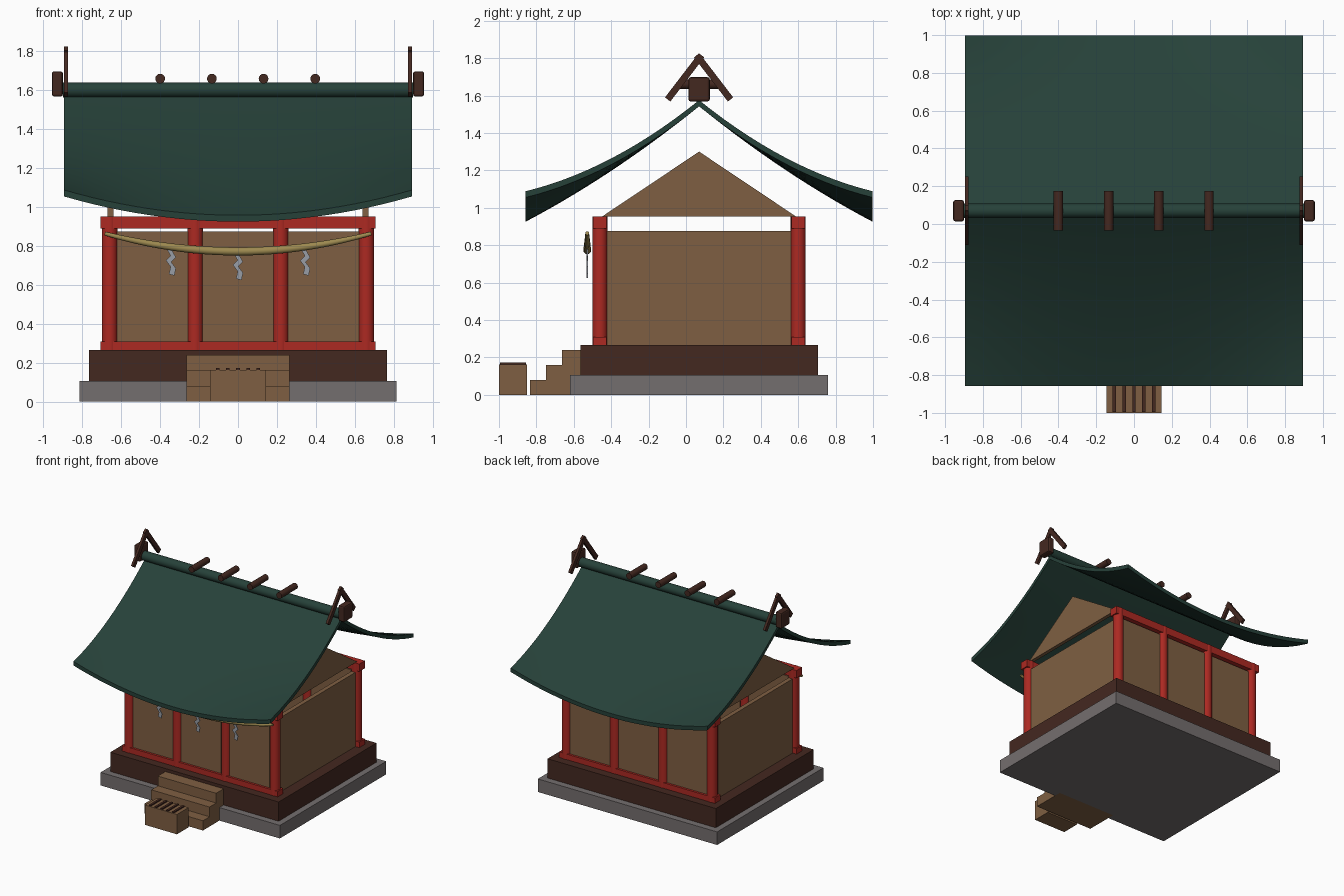
import bpy, bmesh, math
from mathutils import Vector

if "Cube" in bpy.data.objects:
    bpy.data.objects.remove(bpy.data.objects["Cube"])

CY = 0.07  # y of the building's centre line


def mat(name, r, g, b):
    lin = [((c / 255 + 0.055) / 1.055) ** 2.4 for c in (r, g, b)]
    m = bpy.data.materials.new(name)
    m.diffuse_color = (*lin, 1)
    m.use_nodes = True
    m.node_tree.nodes["Principled BSDF"].inputs["Base Color"].default_value = m.diffuse_color
    return m


RED = mat("red_lacquer", 172, 41, 34)
WOOD = mat("light_wood", 127, 95, 66)
DARK = mat("dark_wood", 68, 40, 32)
ROOF = mat("green_roof", 38, 65, 57)
STONE = mat("grey_stone", 116, 110, 110)
ROPE = mat("straw", 158, 138, 80)
PAPER = mat("paper", 152, 157, 166)


def finish(name, bm, m, smooth=False):
    bmesh.ops.recalc_face_normals(bm, faces=bm.faces)
    me = bpy.data.meshes.new(name)
    bm.to_mesh(me)
    bm.free()
    me.materials.append(m)
    if smooth:
        for p in me.polygons:
            p.use_smooth = True
        me.set_sharp_from_angle(angle=math.radians(35))
    ob = bpy.data.objects.new(name, me)
    bpy.context.collection.objects.link(ob)
    return ob


def box(name, x, y, z, m, bevel=0):
    """Box from (min, max) ranges."""
    bm = bmesh.new()
    bmesh.ops.create_cube(bm, size=1)
    for v in bm.verts:
        v.co = [(a + b) / 2 + c * (b - a) for (a, b), c in zip((x, y, z), v.co)]
    if bevel:
        bmesh.ops.bevel(bm, geom=bm.edges[:], offset=bevel, segments=2,
                        profile=0.5, affect='EDGES')
    return finish(name, bm, m)


def rod(name, a, b, r, m, sides=20):
    a, b = Vector(a), Vector(b)
    bm = bmesh.new()
    bmesh.ops.create_cone(bm, cap_ends=True, segments=sides, radius1=r, radius2=r,
                          depth=(b - a).length)
    rot = (b - a).to_track_quat('Z', 'Y')
    for v in bm.verts:
        v.co = rot @ v.co + (a + b) / 2
    return finish(name, bm, m, True)


def plate(name, pts, axis, lo, hi, m):
    """Flat outline extruded along x (points are y,z) or y (points are x,z)."""
    bm = bmesh.new()
    put = (lambda p, d: (d, p[0], p[1])) if axis == 'x' else (lambda p, d: (p[0], d, p[1]))
    f = bm.faces.new([bm.verts.new(put(p, lo)) for p in pts])
    ext = bmesh.ops.extrude_face_region(bm, geom=[f])["geom"]
    move = (hi - lo, 0, 0) if axis == 'x' else (0, hi - lo, 0)
    bmesh.ops.translate(bm, vec=move, verts=[g for g in ext if isinstance(g, bmesh.types.BMVert)])
    return finish(name, bm, m)


# Base and platform
box("stone_base", (-0.815, 0.815), (CY - 0.69, CY + 0.69), (0, 0.107), STONE)
box("wood_platform", (-0.765, 0.765), (CY - 0.635, CY + 0.635), (0.107, 0.265), DARK)

# Posts, beams and wall panels, front and back
for side, y in (("front", CY - 0.53), ("back", CY + 0.53)):
    for i, x in enumerate((-0.66, -0.22, 0.22, 0.66)):
        rod(f"{side}_post_{i}", (x, y, 0.265), (x, y, 0.952), 0.04, RED)
    box(f"{side}_sill_beam", (-0.708, 0.708), (y - 0.036, y + 0.036), (0.265, 0.31), RED)
    box(f"{side}_top_beam", (-0.708, 0.708), (y - 0.036, y + 0.036), (0.89, 0.952), RED)
    for i, x in enumerate((-0.44, 0, 0.44)):
        box(f"{side}_wall_{i}", (x - 0.182, x + 0.182), (y - 0.018, y + 0.018),
            (0.31, 0.875), WOOD)

# Side walls and gables
for side, s in (("left", -1), ("right", 1)):
    x = 0.655 * s
    box(f"{side}_wall", (x - 0.018, x + 0.018), (CY - 0.5, CY + 0.5), (0.265, 0.875), WOOD)
    plate(f"{side}_gable", [(CY - 0.52, 0.952), (CY + 0.52, 0.952), (CY, 1.30)],
          'x', x - 0.015, x + 0.015, WOOD)

# Curved roof: concave slopes with eaves that sag in the middle
NX, NT = 24, 28
bm = bmesh.new()
grid = []
for i in range(NX + 1):
    x = -0.895 + 1.79 * i / NX
    row = []
    for j in range(NT + 1):
        u = -1 + 2 * j / NT
        t = abs(u)
        z = 1.575 - 0.487 * t - 0.26 * t * (1 - t) - 0.13 * (1 - (x / 0.895) ** 2) * t * t
        row.append(bm.verts.new((x, CY + 0.928 * u, z)))
    grid.append(row)
for i in range(NX):
    for j in range(NT):
        bm.faces.new((grid[i][j], grid[i + 1][j], grid[i + 1][j + 1], grid[i][j + 1]))
ext = bmesh.ops.extrude_face_region(bm, geom=bm.faces[:])["geom"]
bmesh.ops.translate(bm, vec=(0, 0, -0.033),
                    verts=[g for g in ext if isinstance(g, bmesh.types.BMVert)])
finish("roof", bm, ROOF, True)

# Ridge pole with short logs across it
rod("ridge_pole", (-0.9, CY, 1.602), (0.9, CY, 1.602), 0.038, ROOF, 24)
for i in range(4):
    x = -0.4 + 0.2657 * i
    rod(f"ridge_log_{i}", (x, CY - 0.105, 1.66), (x, CY + 0.105, 1.66), 0.025, DARK, 16)

# Ridge end blocks and crossed finials
for side, s in (("left", -1), ("right", 1)):
    box(f"{side}_ridge_end", sorted((0.9 * s, 0.957 * s)), (CY - 0.057, CY + 0.057),
        (1.568, 1.698), DARK, 0.012)
    for name, d in (("front", -1), ("back", 1)):
        a, b = Vector((CY + d * 0.168, 1.579)), Vector((CY - d * 0.013, 1.815))
        t = (b - a).normalized()
        n = Vector((-t.y, t.x)) * 0.018
        plate(f"{side}_{name}_finial", [a - n, a + n, b + n, b - n],
              'x', 0.885 * s - 0.01, 0.885 * s + 0.01, DARK)

# Steps
for i in range(3):
    y = -0.834 + 0.086 * i
    box(f"step_{i}", (-0.265, 0.265), (y, y + 0.086 if i < 2 else -0.565),
        (0, 0.08 * (i + 1)), WOOD)

# Offering box with dark slats
box("offering_box", (-0.145, 0.145), (-1.0, -0.85), (0, 0.163), WOOD)
for i in range(5):
    x = -0.105 + 0.0525 * i
    box(f"box_slat_{i}", (x - 0.009, x + 0.009), (-0.995, -0.855), (0.16, 0.172), DARK)

# Hanging rope, thicker in the middle
RY = -0.528


def rope_z(x):
    return 0.772 + 0.092 * (x / 0.685) ** 2


bm = bmesh.new()
rings = []
for i in range(33):
    x = -0.685 + 1.37 * i / 32
    r = 0.021 - 0.011 * (x / 0.685) ** 2
    slope = math.atan(0.184 * x / 0.685 ** 2)
    rings.append([bm.verts.new((x - r * math.sin(a) * math.sin(slope), RY + r * math.cos(a),
                                rope_z(x) + r * math.sin(a) * math.cos(slope)))
                  for a in (k * math.tau / 12 for k in range(12))])
for p, q in zip(rings, rings[1:]):
    for k in range(12):
        bm.faces.new((p[k], p[k - 1], q[k - 1], q[k]))
bm.faces.new(rings[0])
bm.faces.new(rings[-1])
finish("hanging_rope", bm, ROPE, True)

# Zigzag paper streamers
for i, x in enumerate((-0.345, 0, 0.345)):
    z = rope_z(x) - 0.01
    mid = [(-0.008, 0), (0.012, -0.036), (-0.012, -0.060), (0.012, -0.092), (0.004, -0.13)]
    left = [(x + px - 0.014, z + pz) for px, pz in mid]
    right = [(x + px + 0.014, z + pz - 0.008) for px, pz in mid]
    plate(f"paper_streamer_{i}", left + right[::-1], 'y', RY - 0.003, RY + 0.003, PAPER)
